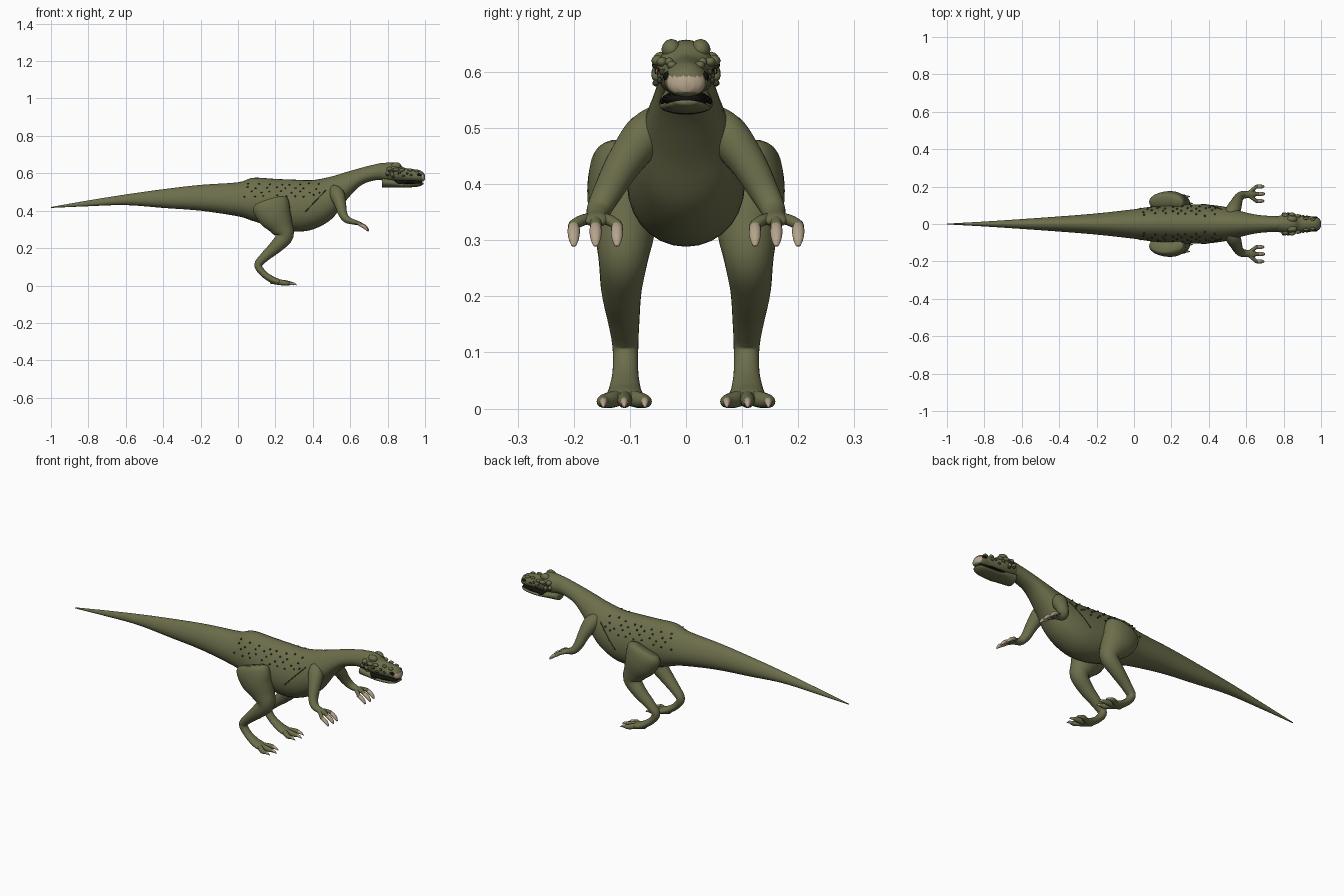
import bpy, bmesh, math, random
from mathutils import Vector, Matrix
from mathutils.bvhtree import BVHTree

random.seed(4)
if "Cube" in bpy.data.objects:
    bpy.data.objects.remove(bpy.data.objects["Cube"])


def material(name, rgb):
    m = bpy.data.materials.new(name)
    m.use_nodes = True
    m.diffuse_color = (*rgb, 1)
    m.node_tree.nodes["Principled BSDF"].inputs["Base Color"].default_value = (*rgb, 1)
    return m


olive = material("olive skin", (.15, .155, .07))
dark = material("dark scales", (.045, .048, .025))
black = material("black", (.006, .006, .005))
horn = material("horn beige", (.46, .37, .26))
amber = material("amber eye", (.3, .2, .06))


def finish(name, bm, mats, mirror=False):
    bmesh.ops.recalc_face_normals(bm, faces=bm.faces)
    me = bpy.data.meshes.new(name)
    bm.to_mesh(me)
    bm.free()
    for m in mats:
        me.materials.append(m)
    ob = bpy.data.objects.new(name, me)
    bpy.context.collection.objects.link(ob)
    for p in me.polygons:
        p.use_smooth = True
    if mirror:
        ob.modifiers.new("other side", 'MIRROR').use_axis = (False, True, False)
    return ob


def spline(pts, steps):
    """Smooth curve through points of any dimension."""
    out = []
    for i in range(len(pts) - 1):
        p0, p1, p2, p3 = (pts[max(i - 1, 0)], pts[i], pts[i + 1], pts[min(i + 2, len(pts) - 1)])
        for s in range(steps):
            t = s / steps
            out.append([b + t / 2 * (c - a + t * (2*a - 5*b + 4*c - d + t * (3*b - a - 3*c + d)))
                        for a, b, c, d in zip(p0, p1, p2, p3)])
    return out + [list(pts[-1])]


def loft(bm, pts, steps=5, sides=20, axis=None, taper=0):
    """Rows are x, y, z, radius in the side plane, radius sideways."""
    rows = spline(pts, steps)
    rings = []
    for i, (x, y, z, a, b) in enumerate(rows):
        t = axis or Vector(rows[min(i + 1, len(rows) - 1)][:3]) - Vector(rows[max(i - 1, 0)][:3])
        t = t.normalized()
        side = (Vector((0, 1, 0)) - t * t.y).normalized()
        up = t.cross(side)
        ring = []
        for k in range(sides):
            u = math.tau * k / sides
            w = max(b, .0005) * math.cos(u) * (1 - taper * math.sin(u))
            ring.append(bm.verts.new(Vector((x, y, z)) + side * w + up * max(a, .0005) * math.sin(u)))
        rings.append(ring)
    for r, q in zip(rings, rings[1:]):
        for k in range(sides):
            n = (k + 1) % sides
            bm.faces.new((r[k], r[n], q[n], q[k]))
    bm.faces.new(rings[0])
    bm.faces.new(rings[-1])


def ball(bm, centre, size, normal=None):
    rot = Vector(normal).to_track_quat('Z', 'Y').to_matrix().to_4x4() if normal else Matrix()
    bmesh.ops.create_icosphere(bm, subdivisions=2, radius=1,
                               matrix=Matrix.Translation(centre) @ rot @ Matrix.Diagonal((*size, 1)))


def profile(rows):
    """Rows of x, top, bottom, half width become loft rows."""
    return [(x, 0, (t + b) / 2, (t - b) / 2, w) for x, t, b, w in rows]


# Tail, trunk and neck in one sweep
bm = bmesh.new()
loft(bm, profile([
    (-1, .42, .415, .002), (-.8, .455, .424, .013), (-.6, .487, .43, .026), (-.4, .515, .415, .04),
    (-.2, .538, .4, .056), (0, .552, .37, .078), (.08, .576, .345, .09), (.2, .57, .31, .1),
    (.3, .566, .289, .104), (.4, .564, .3, .102), (.5, .583, .355, .088), (.57, .604, .445, .068),
    (.65, .627, .53, .05), (.72, .645, .56, .043), (.78, .656, .565, .04), (.82, .645, .57, .03)]),
    sides=32, axis=Vector((1, 0, 0)), taper=.16)
tree = BVHTree.FromBMesh(bm)
finish("body", bm, [olive])

# Skull and upper jaw with a beige beak tip
bm = bmesh.new()
loft(bm, profile([
    (.74, .64, .57, .03), (.78, .655, .56, .045), (.83, .657, .556, .052), (.86, .65, .555, .051),
    (.89, .63, .555, .045), (.94, .622, .555, .04), (.97, .617, .555, .038),
    (.99, .605, .557, .03), (1, .59, .565, .014)]), steps=6, sides=28, axis=Vector((1, 0, 0)), taper=.08)
for f in bm.faces:
    c = f.calc_center_median()
    f.material_index = int(c.x > .984 and .564 < c.z < .592)
finish("skull", bm, [olive, horn])

# Lower jaw with a square back end, and the dark mouth
bm = bmesh.new()
loft(bm, profile([
    (.77, .58, .525, .042), (.83, .568, .524, .047), (.87, .55, .524, .046), (.94, .547, .526, .042),
    (.975, .549, .532, .035), (.992, .55, .542, .02)]), axis=Vector((1, 0, 0)), taper=-.1)
finish("lower_jaw", bm, [olive])
bm = bmesh.new()
loft(bm, profile([(.83, .568, .54, .04), (.87, .566, .538, .043), (.94, .564, .538, .037),
                  (.985, .562, .541, .025)]), axis=Vector((1, 0, 0)))
finish("mouth", bm, [black])

# Crown ridges, brow and cheek bumps
bm = bmesh.new()
for c, s in [((.845, .026, .64), (.028, .018, .019)), ((.81, .045, .622), (.016, .014, .014)),
             ((.845, .05, .62), (.018, .012, .01)), ((.875, .043, .618), (.016, .01, .009)),
             ((.8, .05, .6), (.011, .012, .012)), ((.825, .052, .594), (.01, .01, .012)),
             ((.92, .03, .618), (.014, .008, .008)), ((.955, .025, .612), (.014, .009, .008))]:
    ball(bm, c, s)
finish("brow_bumps", bm, [olive], True)
bm = bmesh.new()
for c in [(.81, .055, .612), (.8, .053, .59), (.83, .054, .58), (.885, .046, .585),
          (.905, .042, .6), (.925, .04, .59), (.83, .054, .612)]:
    ball(bm, c, (.008, .006, .006))
finish("face_scales", bm, [dark], True)

# Eyes, nostrils and jaw corners
for name, mat, spots in [
        ("eye_sockets", black, [((.858, .046, .601), (.016, .006, .01))]),
        ("eyes", amber, [((.858, .049, .601), (.008, .006, .007))]),
        ("pupils", black, [((.859, .0535, .601), (.003, .003, .005))]),
        ("nostrils", black, [((.968, .034, .592), (.014, .007, .009))]),
        ("jaw_corners", black, [((.86, .041, .548), (.02, .006, .007)),
                                ((.91, .038, .551), (.035, .005, .005))])]:
    bm = bmesh.new()
    for c, s in spots:
        ball(bm, c, s)
    finish(name, bm, [mat], True)


def on_side(x, z):
    hit, normal = tree.ray_cast(Vector((x, 1, z)), Vector((0, -1, 0)))[:2]
    return hit, (normal if normal.y > 0 else -normal)


# Scattered scales along the flank
bm = bmesh.new()
for row in range(4):
    for col in range(8):
        x = .04 + .053 * col + .025 * (row % 2) + random.uniform(-.012, .012)
        hit, normal = on_side(x, .48 + .021 * row + random.uniform(-.006, .006))
        ball(bm, hit, (.005, .008, .004), normal)
finish("flank_scales", bm, [dark], True)

# Skin fold behind the shoulder
bm = bmesh.new()
fold = [on_side(.36 + .11 * t / 8, .395 + .115 * t / 8)[0] for t in range(9)]
loft(bm, [(*p, .0025, .0025) for p in fold], steps=1, sides=8)
finish("shoulder_fold", bm, [dark], True)

# Hind legs
bm = bmesh.new()
loft(bm, [
    (.165, .115, .455, .075, .035), (.172, .118, .435, .098, .052), (.195, .116, .38, .092, .06),
    (.23, .11, .32, .066, .055), (.25, .112, .265, .046, .044), (.205, .115, .21, .036, .036),
    (.145, .111, .155, .026, .028), (.108, .108, .11, .021, .023), (.135, .108, .065, .018, .023),
    (.18, .109, .033, .018, .029), (.215, .109, .02, .016, .034), (.235, .109, .016, .01, .025)],
    sides=24)
finish("legs", bm, [olive], True)

# Toes and their claws
toes, claws = bmesh.new(), bmesh.new()
for y, reach in [(.073, -.015), (.11, 0), (.147, -.015)]:
    mid = (y + .109) / 2
    loft(toes, [(.175, .109, .022, .012, .014), (.225, mid, .017, .015, .014),
                (.27 + reach, y, .013, .012, .012), (.292 + reach, y, .011, .007, .007)], sides=12)
    loft(claws, [(.28 + reach, y, .013, .008, .008), (.298 + reach, y, .01, .007, .006),
                 (.315 + reach, y, .002, .001, .001)], sides=10)
finish("toes", toes, [olive], True)
finish("toe_claws", claws, [horn], True)

# Arms
bm = bmesh.new()
loft(bm, [
    (.51, .045, .515, .03, .03), (.53, .075, .485, .04, .038), (.547, .112, .435, .031, .032),
    (.56, .14, .385, .024, .026), (.58, .155, .355, .02, .022), (.61, .158, .342, .015, .019),
    (.635, .16, .336, .012, .023), (.65, .16, .332, .006, .014)])
finish("arms", bm, [olive], True)

# Fingers and their claws
fingers, claws = bmesh.new(), bmesh.new()
for y, reach in [(.123, -.005), (.161, 0), (.2, -.005)]:
    mid = y * .6 + .159 * .4
    loft(fingers, [(.605, .158, .342, .01, .01), (.635, mid, .336, .01, .01),
                   (.66 + reach, y, .327, .009, .01), (.67 + reach, y, .32, .006, .007)], sides=12)
    loft(claws, [(.654 + reach, y, .328, .009, .009), (.675 + reach, y, .317, .01, .011),
                 (.692 + reach, y, .302, .007, .009), (.7 + reach, y, .29, .002, .004)], sides=12)
finish("fingers", fingers, [olive], True)
finish("finger_claws", claws, [horn], True)
